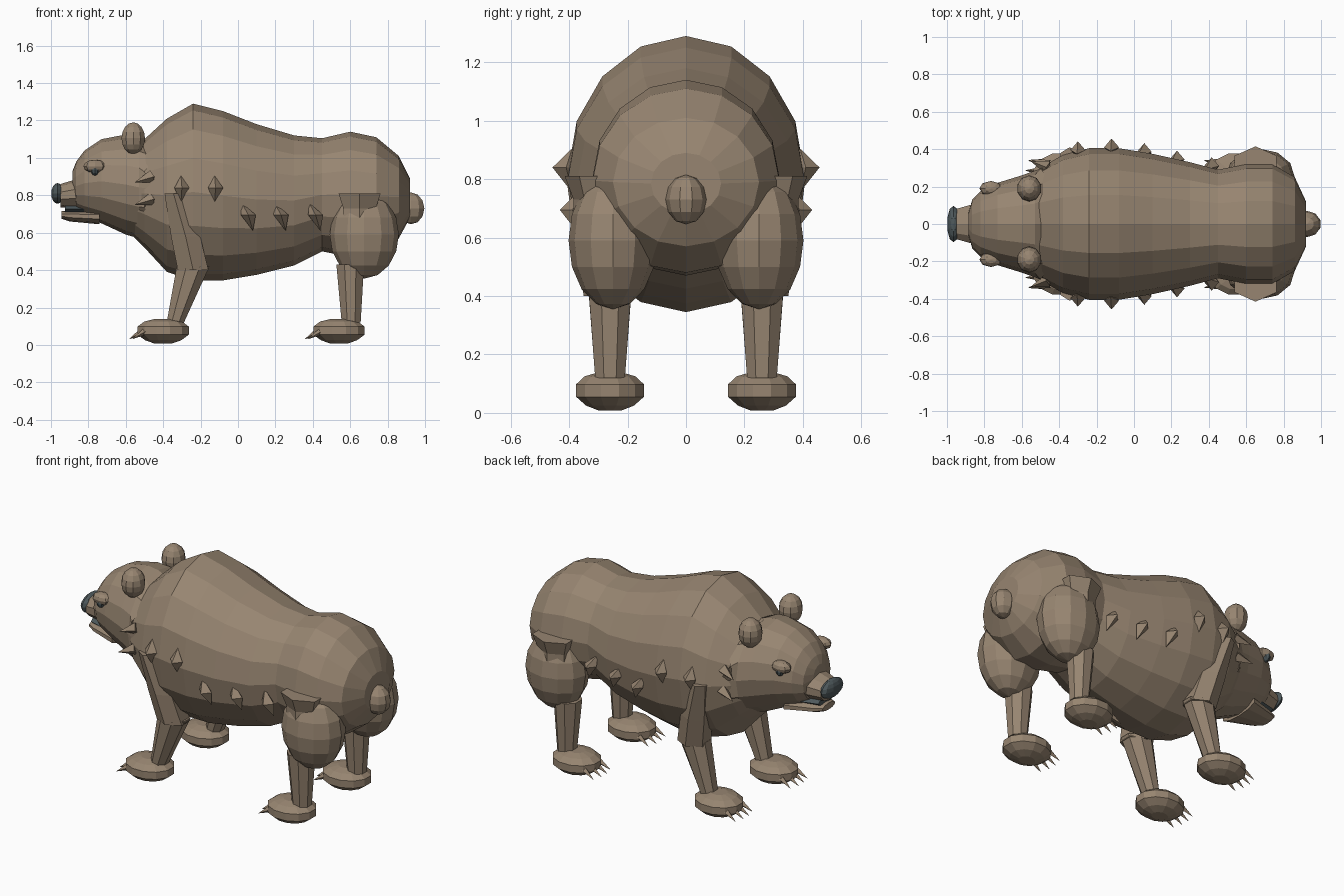
import bpy, bmesh, math
from mathutils import Vector

if "Cube" in bpy.data.objects:
    bpy.data.objects.remove(bpy.data.objects["Cube"])


def material(name, color):
    m = bpy.data.materials.new(name)
    m.diffuse_color = (*color, 1)
    m.use_nodes = True
    m.node_tree.nodes["Principled BSDF"].inputs["Base Color"].default_value = m.diffuse_color
    return m


FUR = material("brown fur", (0.31, 0.235, 0.165))
DARK = material("slate grey", (0.075, 0.098, 0.105))


def finish(name, bm, mat=FUR):
    bmesh.ops.recalc_face_normals(bm, faces=bm.faces)
    me = bpy.data.meshes.new(name)
    bm.to_mesh(me)
    bm.free()
    me.materials.append(mat)
    ob = bpy.data.objects.new(name, me)
    bpy.context.collection.objects.link(ob)
    return ob


def skin(bm, rings):
    """Join equal rings of points with quads and cap both ends."""
    loops = [[bm.verts.new(p) for p in r] for r in rings]
    n = len(loops[0])
    for a, b in zip(loops, loops[1:]):
        for i in range(n):
            bm.faces.new((a[i], a[(i + 1) % n], b[(i + 1) % n], b[i]))
    bm.faces.new(loops[0])
    bm.faces.new(loops[-1])


def x_loft(name, sections, n=16, jag=0.0, mat=FUR):
    """Sections along x: (x, bottom z, top z, half width); jag zigzags the last ring."""
    rings = []
    for k, (x, lo, hi, w) in enumerate(sections):
        ring = []
        for i in range(n):
            a = 2 * math.pi * i / n
            dx = jag * (-1) ** i if k == len(sections) - 1 else 0
            ring.append((x + dx, w * math.sin(a), (lo + hi) / 2 + (hi - lo) / 2 * math.cos(a)))
        rings.append(ring)
    bm = bmesh.new()
    skin(bm, rings)
    return finish(name, bm, mat)


def post(name, sections, n=8):
    """Limb from flat sections: (x, y, z, half depth, half width)."""
    bm = bmesh.new()
    skin(bm, [[(x + rx * math.cos(2 * math.pi * (i + .5) / n),
                y + ry * math.sin(2 * math.pi * (i + .5) / n), z) for i in range(n)]
              for x, y, z, rx, ry in sections])
    return finish(name, bm)


def ball(name, loc, size, u=12, v=8, mat=FUR):
    bm = bmesh.new()
    bmesh.ops.create_uvsphere(bm, u_segments=u, v_segments=v, radius=1)
    for p in bm.verts:
        p.co = Vector(loc) + Vector([c * s for c, s in zip(p.co, size)])
    return finish(name, bm, mat)


def cone(name, base, tip, r, n=4):
    base, tip = Vector(base), Vector(tip)
    d = tip - base
    bm = bmesh.new()
    bmesh.ops.create_cone(bm, cap_ends=True, segments=n, radius1=r, radius2=0.001, depth=d.length)
    q = d.to_track_quat('Z', 'Y')
    for p in bm.verts:
        p.co = (base + tip) / 2 + q @ p.co
    return finish(name, bm)


# Torso with shoulder hump, dipped back and rounded rump
x_loft("torso", [(-.58, .60, 1.02, .22), (-.50, .52, 1.10, .30), (-.38, .39, 1.21, .37),
                 (-.24, .345, 1.29, .405), (-.08, .345, 1.25, .405), (.10, .375, 1.18, .375),
                 (.30, .425, 1.12, .33), (.45, .50, 1.105, .29), (.60, .47, 1.14, .32),
                 (.74, .48, 1.11, .32), (.86, .57, 1.01, .25), (.92, .68, .89, .12)])

# Head with ragged neck ruff
x_loft("head", [(-.885, .80, .93, .06), (-.865, .72, .98, .13), (-.82, .69, 1.04, .175),
                (-.73, .65, 1.10, .22), (-.60, .59, 1.125, .26), (-.53, .57, 1.115, .285),
                (-.47, .58, 1.08, .32)], 16, .03)

# Muzzle, mouth and nose
x_loft("upper_muzzle", [(-.95, .735, .86, .085), (-.85, .73, .89, .115), (-.74, .72, .92, .14)], 10)
x_loft("mouth_gap", [(-.925, .705, .75, .07), (-.74, .70, .75, .12)], 8, mat=DARK)
x_loft("lower_jaw", [(-.945, .675, .715, .06), (-.90, .66, .72, .085), (-.74, .645, .725, .14)], 10)
ball("nose", (-.965, 0, .81), (.035, .098, .055), 10, 8, DARK)

# Tail
ball("tail", (.925, 0, .73), (.075, .07, .085), 10, 6)

for s, side in ((1, "left"), (-1, "right")):
    # Ears and eyes
    ball("ear_" + side, (-.56, s * .19, 1.105), (.066, .07, .085), 10, 8)
    ball("eyelid_" + side, (-.765, s * .19, .955), (.062, .04, .035), 8, 6)
    ball("eye_" + side, (-.765, s * .20, .935), (.022, .03, .03), 8, 6, DARK)

    # Front leg
    post("front_upper_leg_" + side, [(-.24, s * .265, .40, .095, .085),
                                     (-.28, s * .30, .58, .09, .08),
                                     (-.345, s * .35, .81, .055, .06)], 6)
    post("front_lower_leg_" + side, [(-.335, s * .26, .12, .05, .055),
                                     (-.24, s * .26, .42, .095, .08)])

    # Hind leg
    ball("thigh_" + side, (.675, s * .25, .59), (.185, .152, .235), 12, 8)
    post("thigh_top_" + side, [(.65, s * .31, .62, .10, .075), (.65, s * .31, .73, .10, .075),
                               (.65, s * .315, .81, .13, .10)], 6)
    post("hind_lower_leg_" + side, [(.605, s * .26, .12, .055, .055),
                                    (.60, s * .26, .43, .08, .08)])

    # Paws with claws
    for fx, leg in ((-.40, "front"), (.54, "hind")):
        post(f"{leg}_paw_{side}", [(fx, s * .26, .008, .05, .04), (fx, s * .26, .025, .10, .085),
                                   (fx, s * .26, .055, .142, .12), (fx, s * .26, .098, .142, .12),
                                   (fx, s * .26, .125, .105, .09), (fx, s * .26, .138, .05, .045)], 12)
        for k in range(4):
            off = (k - 1.5) * .046
            bx = fx - .115 + abs(off) * .35
            cone(f"{leg}_claw_{side}_{k}", (bx, s * .26 + off, .075),
                 (bx - .035 - .065 * .6, s * .26 + off * 1.15, .032), .02)

    # Fur tufts along the flank
    for k, (x, y, z) in enumerate([(-.30, .395, .83), (-.12, .41, .83), (.055, .385, .685),
                                   (.23, .345, .685), (.415, .31, .685)]):
        bm = bmesh.new()
        lean = .025 if k > 1 else -.005
        top, low = bm.verts.new((x - lean - .01, s * (y - .02), z + .075)), bm.verts.new((x + lean, s * (y - .02), z - .075))
        mid = [bm.verts.new((x + a, s * (y + b), z + .01)) for a, b in
               ((-.04, 0), (0, .047), (.04, 0), (0, -.04))]
        for i in range(4):
            for end in (top, low):
                bm.faces.new((mid[i], mid[(i + 1) % 4], end))
        finish(f"fur_tuft_{side}_{k}", bm)

    # Neck tufts
    for k, (x, y, z) in enumerate([(-.46, .30, .90), (-.46, .31, .78)]):
        cone(f"neck_tuft_{side}_{k}", (x, s * y, z), (x - .09, s * (y + .035), z - .03), .035)
